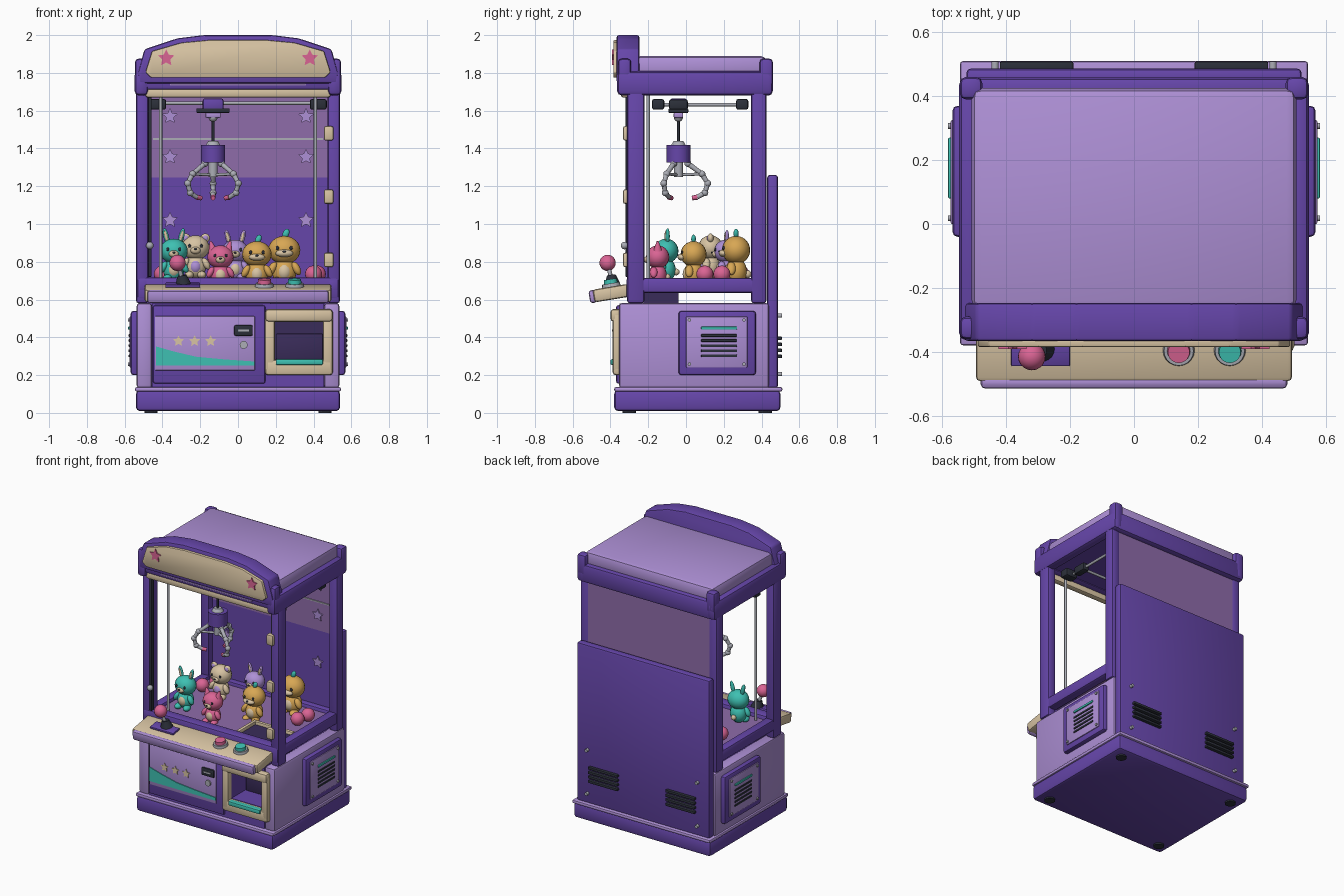
import bpy, bmesh, math
from mathutils import Vector, Matrix

if "Cube" in bpy.data.objects:
    bpy.data.objects.remove(bpy.data.objects["Cube"])


def colour(name, *srgb):
    m = bpy.data.materials.new(name)
    c = [((v / 255 + .055) / 1.055) ** 2.4 for v in srgb] + [1]
    m.diffuse_color = c
    m.use_nodes = True
    m.node_tree.nodes["Principled BSDF"].inputs["Base Color"].default_value = c
    return m


purple = colour("purple", 102, 70, 170)
lilac = colour("lilac", 174, 144, 214)
mauve = colour("mauve", 143, 108, 170)
beige = colour("beige", 216, 196, 163)
pink = colour("pink", 218, 100, 148)
teal = colour("teal", 62, 192, 178)
tan = colour("tan", 216, 167, 84)
charcoal = colour("charcoal", 44, 48, 58)
grey = colour("grey", 172, 174, 182)
shadow = colour("dark purple", 58, 44, 90)
made = []


def finish(name, bm, mat, loc=(0, 0, 0)):
    bmesh.ops.recalc_face_normals(bm, faces=bm.faces)
    me = bpy.data.meshes.new(name)
    bm.to_mesh(me)
    bm.free()
    me.materials.append(mat)
    ob = bpy.data.objects.new(name, me)
    ob.location = loc
    bpy.context.collection.objects.link(ob)
    made.append(ob)
    return ob


def box(name, x, y, z, mat, bev=.012, tilt=0):
    """Rounded box from (low, high) pairs."""
    bm = bmesh.new()
    bmesh.ops.create_cube(bm, size=1)
    size = [b - a for a, b in (x, y, z)]
    bmesh.ops.scale(bm, vec=size, verts=bm.verts)
    if bev:
        bmesh.ops.bevel(bm, geom=bm.edges[:], offset=min(bev, min(size) * .45),
                        segments=2, profile=.5, affect='EDGES')
    ob = finish(name, bm, mat, [(a + b) / 2 for a, b in (x, y, z)])
    ob.rotation_euler.x = tilt
    return ob


def rod(name, p, q, r, mat, r2=None, sides=20):
    p, q = Vector(p), Vector(q)
    bm = bmesh.new()
    bmesh.ops.create_cone(bm, cap_ends=True, segments=sides, radius1=r,
                          radius2=r if r2 is None else r2, depth=(q - p).length)
    bmesh.ops.transform(bm, verts=bm.verts, matrix=(q - p).to_track_quat('Z', 'Y').to_matrix().to_4x4())
    return finish(name, bm, mat, (p + q) / 2)


def ball(name, loc, r, mat, lean=0):
    bm = bmesh.new()
    bmesh.ops.create_uvsphere(bm, u_segments=20, v_segments=12, radius=1)
    bmesh.ops.scale(bm, vec=r if isinstance(r, tuple) else (r, r, r), verts=bm.verts)
    bmesh.ops.rotate(bm, verts=bm.verts, matrix=Matrix.Rotation(lean, 3, 'Y'))
    return finish(name, bm, mat, loc)


def plate(name, pts, y, mat, depth=.008, bev=0):
    """Extruded front-facing outline whose front lies at y."""
    bm = bmesh.new()
    f = bm.faces.new([bm.verts.new((px, y, pz)) for px, pz in pts])
    ext = bmesh.ops.extrude_face_region(bm, geom=[f])
    bmesh.ops.translate(bm, vec=(0, depth, 0), verts=[v for v in ext["geom"] if isinstance(v, bmesh.types.BMVert)])
    if bev:
        bmesh.ops.bevel(bm, geom=bm.edges[:], offset=bev, segments=2, profile=.5, affect='EDGES')
    return finish(name, bm, mat)


def star(name, x, y, z, r, mat):
    ring = [(r if i % 2 == 0 else r * .5, math.pi / 2 + i * math.pi / 5) for i in range(10)]
    plate(name, [(x + k * math.cos(a), z + k * math.sin(a)) for k, a in ring], y, mat)


def mirrored(half):
    return half + [(-x, z) for x, z in reversed(half)]


# Plinth, base cabinet and back panel
box("plinth", (-.54, .54), (-.38, .5), (.01, .12), purple, .02)
box("plinth_trim", (-.545, .545), (-.38, .51), (.112, .137), lilac, .01)
box("base_core", (-.46, .46), (-.15, .43), (.13, .575), purple)
box("back_panel", (-.525, .525), (.43, .487), (.13, 1.26), purple, .015)
for s in (-1, 1):
    side = "left" if s > 0 else "right"

    def sx(a, b):
        return tuple(sorted((s * a, s * b)))

    box(side + "_base_wall", sx(.455, .537), (-.355, .44), (.13, .582), lilac, .018)
    for y in (-.3, .42):
        rod(side + "_foot", (s * .46, y, 0), (s * .46, y, .02), .035, charcoal)
    # Side vents
    box(side + "_vent_frame", sx(.52, .568), (-.04, .37), (.2, .54), purple, .015)
    box(side + "_vent_plate", sx(.55, .574), (0, .325), (.24, .51), lilac, .005)
    box(side + "_vent_light", sx(.57, .582), (.08, .27), (.441, .457), teal, .004)
    for i in range(5):
        z = .41 - .027 * i
        box(side + "_vent_slot", sx(.57, .579), (.08, .27), (z - .007, z + .007), charcoal, .003)
    for y in (.018, .307):
        for z in (.258, .492):
            rod(side + "_vent_screw", (s * .57, y, z), (s * .582, y, z), .009, grey)
    # Back vents
    for i in range(4):
        z = .395 - .032 * i
        box(side + "_back_slot", sx(.19, .42), (.48, .508), (z - .009, z + .009), charcoal, .004)
    for z in (.205, .515):
        rod(side + "_back_screw", (s * .435, .48, z), (s * .435, .508, z), .011, grey)
    # Posts and side beams of the display case
    for y, end in (((-.312, -.22), "front"), ((.345, .425), "back")):
        box(f"{side}_{end}_post", sx(.475, .54), y, (.58, 1.74), purple, .015)
    box(side + "_sill", sx(.47, .535), (-.315, .42), (.635, .715), purple, .015)
    box(side + "_header", sx(.475, .548), (-.365, .46), (1.68, 1.81), purple, .025)
    for y in ((-.36, -.29), (.39, .46)):
        box(side + "_roof_corner", sx(.475, .545), y, (1.73, 1.875), purple, .018)
    rod(side + "_case_rod", (s * .41, -.2, .68), (s * .41, -.2, 1.68), .009, grey)
    # Gantry rails
    rod(side + "_gantry_rail", (s * .41, -.15, 1.632), (s * .41, .3, 1.632), .009, grey)
    for y in (-.145, .3):
        box(side + "_rail_block", sx(.38, .47), (y - .035, y + .03), (1.605, 1.662), charcoal)
    box(side + "_rail_slider", sx(.385, .435), (-.09, .01), (1.605, 1.66), charcoal)
    for z in (1.02, 1.355, 1.57):
        star(side + "_wall_star", s * .36, .382, z, .043, lilac)
    star(side + "_sign_star", s * .38, -.392, 1.878, .046, pink)

# Display case
box("front_sill", (-.535, .535), (-.315, -.235), (.6, .718), purple, .015)
box("back_sill", (-.5, .5), (.35, .42), (.635, .715), purple)
box("case_floor", (-.48, .48), (-.27, .4), (.655, .69), mauve, 0)
box("wall_lower", (-.48, .48), (.39, .425), (.64, 1.245), purple, 0)
box("wall_upper", (-.48, .48), (.39, .42), (1.245, 1.72), mauve, 0)
box("wall_seam", (-.45, .45), (.383, .395), (1.446, 1.454), grey, 0)
box("front_header", (-.53, .53), (-.355, -.26), (1.71, 1.81), purple, .02)
box("front_header_trim", (-.36, .36), (-.362, -.34), (1.733, 1.743), lilac, .003)
box("back_header", (-.53, .53), (.38, .458), (1.68, 1.81), purple, .02)
box("ceiling", (-.5, .5), (-.28, .41), (1.72, 1.79), purple, 0)
box("roof", (-.508, .508), (-.27, .425), (1.77, 1.89), lilac, .03)
box("door_top_rail", (-.49, .49), (-.345, -.3), (1.67, 1.718), beige, .012)
box("door_edge", (-.475, -.458), (-.32, -.29), (.72, 1.67), charcoal, .004)
ball("door_knob", (-.467, -.325, .886), .02, grey)
for z in (.81, 1.145, 1.48):
    box("door_hinge", (.455, .505), (-.333, -.29), (z - .038, z + .038), beige, .01)

# Prize chute inside the case
box("chute_well", (.17, .46), (-.225, -.04), (.58, .693), shadow, 0)
box("chute_rim_back", (.15, .47), (-.055, -.03), (.66, .715), beige, .006)
box("chute_rim_side", (.15, .175), (-.235, -.03), (.66, .715), beige, .006)

# Sign
outer = mirrored([(.525, 1.745), (.53, 1.8), (.495, 1.925), (.32, 1.983), (.18, 2)])
inner = mirrored([(.46, 1.775), (.49, 1.803), (.455, 1.915), (.3, 1.96), (.16, 1.973)])
plate("sign_body", outer, -.367, purple, .12, .012)
plate("sign_face", inner, -.385, beige, .03, .006)

# Lower front: skin around the opening, graphics panel and prize door
front = (-.352, -.14)
box("front_skin_main", (-.456, .195), front, (.135, .58), purple, 0)
box("front_skin_top", (.195, .456), front, (.48, .58), purple, 0)
box("front_skin_bottom", (.195, .456), front, (.135, .285), purple, 0)
box("prize_recess", (.19, .456), (-.16, -.145), (.28, .485), shadow, 0)
box("prize_flap", (.2, .45), (-.2, -.18), (.285, .42), shadow, .005)
box("graphics_frame", (-.45, .145), (-.37, -.34), (.155, .57), purple, .012)
box("graphics_panel", (-.44, .09), (-.376, -.36), (.225, .512), lilac, .005)
wave = [(-.435, .252), (.088, .25), (.088, .272), (-.07, .283), (-.22, .297), (-.34, .325), (-.435, .352)]
plate("graphics_wave", wave, -.381, teal)
for i in range(3):
    star("graphics_star", -.315 + .085 * i, -.381, .38, .031, beige)
box("coin_slot", (-.02, .078), (-.388, -.37), (.408, .465), charcoal, .008)
box("coin_slit", (0, .058), (-.391, -.38), (.432, .442), grey, 0)
rod("coin_return", (.03, -.37, .36), (.03, -.386, .36), .021, grey)
jamb = (-.388, -.34)
box("prize_frame_top", (.143, .502), (-.4, -.34), (.482, .55), beige, .018)
box("prize_frame_bottom", (.143, .502), jamb, (.2, .283), beige, .015)
for x in (.143, .45):
    box("prize_frame_side", (x, x + .052), jamb, (.22, .53), beige, .012)
box("prize_lip", (.2, .45), (-.4, -.36), (.254, .284), teal, .007)

# Control deck
slope = .165
box("control_deck", (-.495, .495), (-.49, -.3), (.6, .668), beige, .014, slope)
box("deck_lip", (-.48, .48), (-.512, -.475), (.582, .65), lilac, .014, slope)
box("joystick_plate", (-.385, -.2), (-.445, -.37), (.668, .684), purple, .005, slope)
rod("joystick_boot", (-.29, -.39, .68), (-.297, -.395, .728), .042, charcoal, .024)
rod("joystick_stick", (-.295, -.395, .71), (-.32, -.415, .79), .011, grey)
ball("joystick_knob", (-.32, -.415, .794), .043, pink)
for name, x, mat in (("pink", .14, pink), ("teal", .3, teal)):
    foot = Vector((x, -.395, .668))
    up = Vector((0, -math.sin(slope), math.cos(slope)))
    rod(name + "_button_ring", foot, foot + up * .018, .05, grey, .046)
    rod(name + "_button", foot, foot + up * .04, .038, mat, .034)

# Crane: carriage, cable and three-fingered claw
cx, cy = -.132, -.04
rod("cross_rail", (-.41, cy, 1.64), (.41, cy, 1.64), .009, grey)
box("carriage", (cx - .055, cx + .055), (cy - .045, cy + .045), (1.6, 1.665), purple)
box("carriage_base", (cx - .088, cx + .088), (cy - .052, cy + .052), (1.588, 1.612), charcoal, .005)
box("spool_bracket", (cx - .04, cx + .04), (cy - .025, cy + .025), (1.562, 1.59), lilac, .006)
ball("spool", (cx, cy, 1.565), .024, grey)
rod("cable", (cx, cy, 1.43), (cx, cy, 1.57), .007, charcoal)
rod("claw_cap", (cx, cy, 1.415), (cx, cy, 1.44), .04, grey, .025)
rod("claw_motor", (cx, cy, 1.325), (cx, cy, 1.418), .064, purple)
rod("claw_hub", (cx, cy, 1.25), (cx, cy, 1.33), .024, grey)
for k in range(3):
    a = math.pi / 2 + k * math.tau / 3
    path = [Vector((cx + r * math.cos(a), cy + r * math.sin(a), z)) for r, z in
            ((.05, 1.32), (.125, 1.265), (.155, 1.215), (.14, 1.165), (.1, 1.142), (.072, 1.137))]
    for i, (p, q) in enumerate(zip(path, path[1:])):
        rod("claw_finger", p, q, .014, pink if i == 4 else grey, .012, 10)
    for p in path[:4]:
        ball("claw_joint", p, .018, grey)
    rod("claw_strut", (cx, cy, 1.26), path[1], .008, grey, None, 10)


# Plush prizes: centre, head height, head size, fur and kind of ears
def plush(name, x, y, z, r, fur, trim, kind):
    def part(label, dx, dy, dz, size, mat, lean=0):
        size = tuple(v * r for v in size)
        ball(f"{name}_{label}", (x + dx * r, y + dy * r, z + dz * r), size, mat, lean)

    part("head", 0, 0, 0, (1, .88, .88), fur)
    part("body", 0, 0, -1.35, (.76, .68, .85), fur)
    part("belly", 0, -.24, -1.35, (.5, .5, .58), trim)
    muzzle = (.55, .3, .24) if kind == "sprout" else (.36, .26, .26)
    part("muzzle", 0, -.78, -.2, muzzle, beige)
    part("nose", 0, -1.03, -.1, (.11, .08, .08), charcoal)
    for s in (-1, 1):
        part("eye", s * .42, -.77, .12, (.11, .08, .13), charcoal)
        part("arm", s * .75, -.3, -1.15, (.24, .28, .45), fur, -s * .5)
        part("foot", s * .45, -.45, -1.95, (.32, .42, .27), fur)
        if kind == "bunny":
            part("ear", s * .55, .1, 1.05, (.2, .16, .6), fur, s * .25)
            part("inner_ear", s * .55, -.02, 1.05, (.11, .1, .42), trim, s * .25)
        elif kind == "bear":
            part("ear", s * .7, 0, .68, (.33, .22, .33), fur)
            part("inner_ear", s * .7, -.16, .68, (.2, .1, .2), trim)
        elif kind == "cat":
            rod(name + "_ear", (x + s * r * .58, y, z + r * .5), (x + s * r * .75, y, z + r * 1.2), r * .33, fur, .005)
    if kind == "sprout":
        part("sprout", .1, 0, 1.02, (.2, .16, .32), teal, .4)
    part("tail", 0, .72, -1.5, (.24, .24, .24), trim)


plush("teal_bunny", -.34, -.105, .857, .074, teal, beige, "bunny")
plush("beige_bear", -.225, .13, .875, .074, beige, lilac, "bear")
plush("pink_cat", -.093, -.15, .825, .07, pink, beige, "cat")
plush("lilac_bunny", -.015, .21, .855, .07, lilac, beige, "bunny")
plush("small_chick", .1, .04, .84, .078, tan, beige, "sprout")
plush("large_chick", .245, .265, .862, .085, tan, beige, "sprout")
for x, y in ((.4, .1), (.42, .19), (-.4, .17), (-.36, .27), (.13, .29)):
    ball("prize_ball", (x, y, .735), .045, pink)

# Smooth the rounded parts while keeping hard edges
bpy.ops.object.select_all(action='DESELECT')
for ob in made:
    ob.select_set(True)
bpy.context.view_layer.objects.active = made[0]
bpy.ops.object.shade_smooth_by_angle(angle=math.radians(38))
